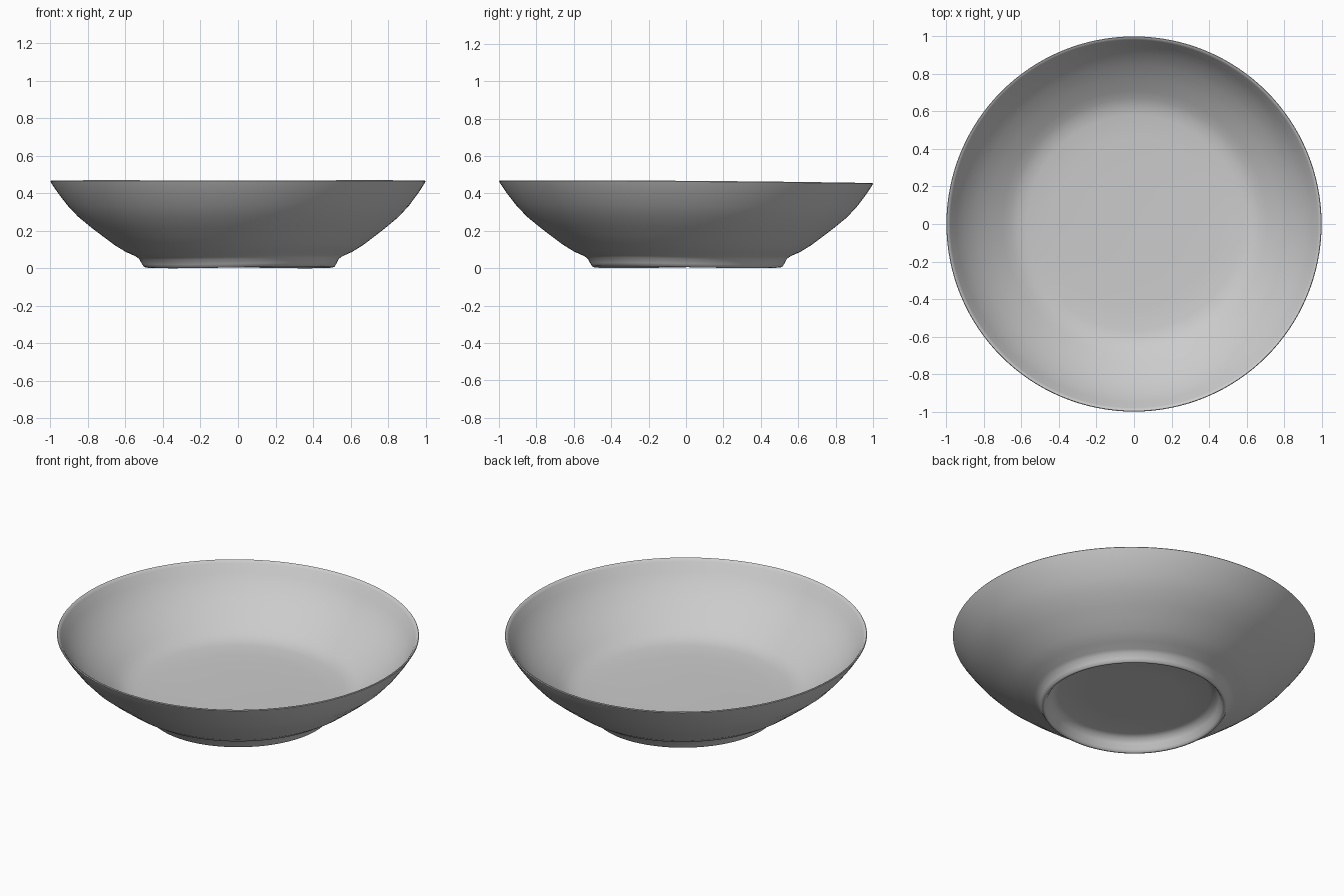
import bpy
import bmesh
from math import tau, radians

cube = bpy.data.objects.get("Cube")
if cube:
    bpy.data.objects.remove(cube, do_unlink=True)

# Single glaze colour
glaze = bpy.data.materials.new("grey glaze")
glaze.use_nodes = True
colour = (0.6, 0.6, 0.6, 1)
glaze.diffuse_color = colour
glaze.node_tree.nodes["Principled BSDF"].inputs["Base Color"].default_value = colour

# Radius and height: recessed underside, foot ring, outer wall, lip, inner wall, floor
profile = [
    (0, .085), (.25, .085), (.42, .084), (.45, .075), (.468, .05), (.482, .02),
    (.49, .01), (.497, .006), (.506, .01), (.515, .025), (.53, .052), (.55, .066),
    (.6, .088), (.66, .125), (.72, .17), (.78, .216), (.85, .274), (.905, .333),
    (.955, .399), (.988, .449), (.994, .46), (.991, .464), (.984, .462), (.974, .449),
    (.945, .4), (.9, .341), (.84, .281), (.77, .226), (.7, .177), (.66, .152),
    (.62, .135), (.57, .126), (.45, .121), (.25, .12), (0, .12),
]

bm = bmesh.new()
verts = [bm.verts.new((r, 0, z)) for r, z in profile]
edges = [bm.edges.new(pair) for pair in zip(verts, verts[1:])]
bmesh.ops.spin(bm, geom=verts + edges, cent=(0, 0, 0), axis=(0, 0, 1),
               angle=tau, steps=128, use_duplicate=False)
bmesh.ops.remove_doubles(bm, verts=bm.verts, dist=0.0005)
bmesh.ops.recalc_face_normals(bm, faces=bm.faces)

# Hand-thrown unevenness: the rim dips to the back, the foot is wavy and off centre
for v in bm.verts:
    x, y, z = v.co
    rise = min(1, z / 0.46)
    v.co.z += rise * (0.004 - 0.007 * y - 0.005 * y * y) - 0.04 * x * y * (1 - rise)
    v.co.x = x * 1.006 + 0.006 * (1 - rise)
    v.co.y = y * 1.006 + 0.008 * (1 - rise)
bmesh.ops.translate(bm, vec=(0, 0, -min(v.co.z for v in bm.verts)), verts=bm.verts)

mesh = bpy.data.meshes.new("bowl")
bm.to_mesh(mesh)
bm.free()
mesh.materials.append(glaze)
bowl = bpy.data.objects.new("bowl", mesh)
bpy.context.collection.objects.link(bowl)
bpy.context.view_layer.objects.active = bowl
bowl.select_set(True)
bpy.ops.object.shade_smooth_by_angle(angle=radians(60))
